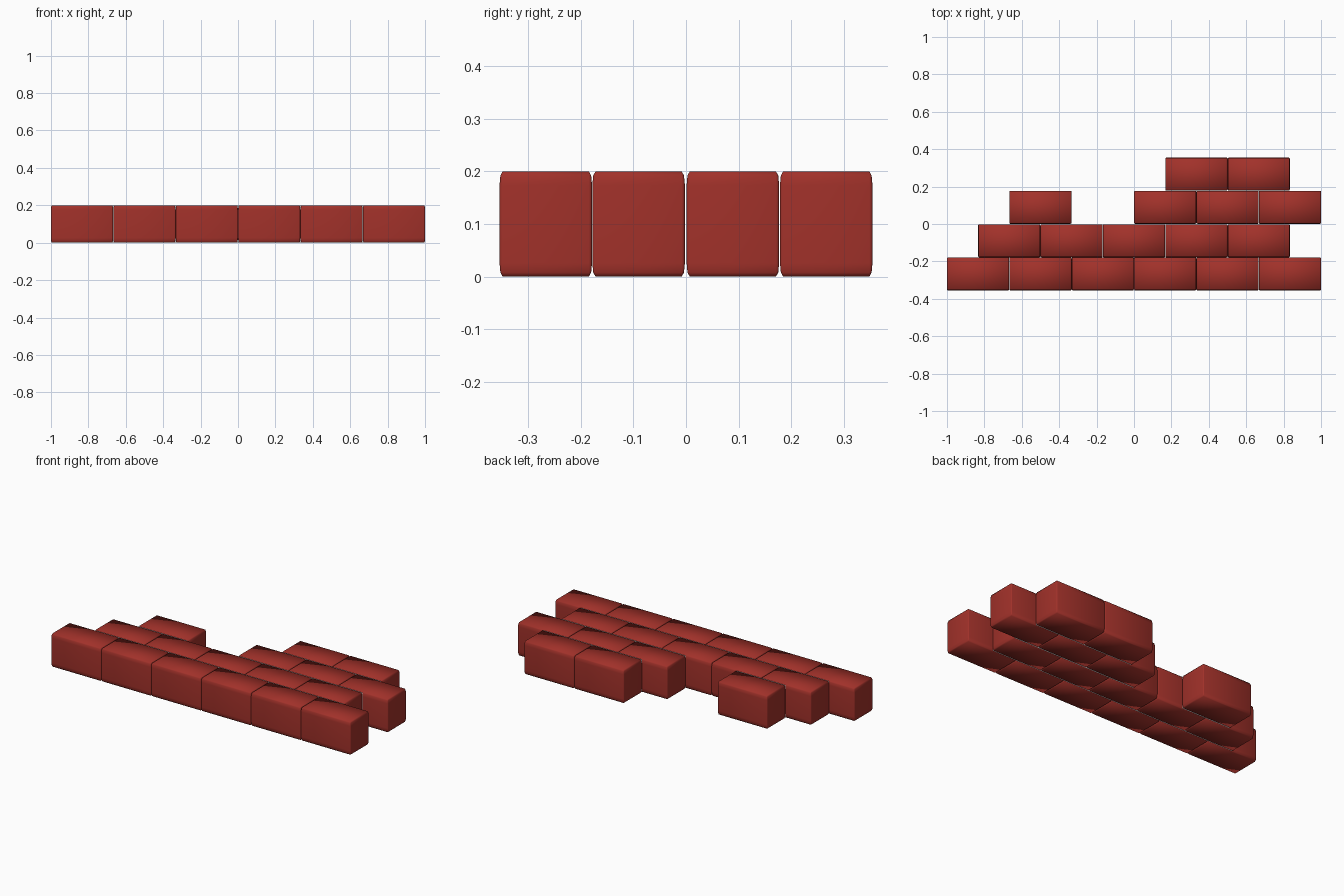
import bpy, bmesh

if "Cube" in bpy.data.objects:
    bpy.data.objects.remove(bpy.data.objects["Cube"])


def material(name, rgb):
    m = bpy.data.materials.new(name)
    m.diffuse_color = (*rgb, 1)
    m.use_nodes = True
    m.node_tree.nodes["Principled BSDF"].inputs["Base Color"].default_value = m.diffuse_color
    return m


red = material("brick_red", (0.36, 0.031, 0.023))
pale = material("mortar_white", (0.8, 0.8, 0.8))

W, D, H = 0.3325, 0.1762, 0.2       # brick size
PX = 0.3335                         # brick spacing along a course
ROW_Y = [-0.2669, -0.0902, 0.0892, 0.2669]   # course centres

# shared softly bevelled brick mesh; bevel is deeper vertically
mesh = bpy.data.meshes.new("brick")
bm = bmesh.new()
bmesh.ops.create_cube(bm, size=1)
SX, SY, SZ = 0.005, 0.006, 0.026    # bevel depth per axis
for v in bm.verts:
    v.co.x *= W / SX
    v.co.y *= D / SY
    v.co.z *= H / SZ
bmesh.ops.bevel(bm, geom=bm.edges[:], offset=1, segments=2, profile=0.5,
                affect='EDGES')
for v in bm.verts:
    v.co.x *= SX
    v.co.y *= SY
    v.co.z *= SZ
for f in bm.faces:
    f.smooth = True
bm.to_mesh(mesh)
bm.free()
mesh.materials.append(red)

# courses of the broken wall, lying flat: column positions in brick widths
courses = [
    [-2.5, -1.5, -0.5, 0.5, 1.5, 2.5],
    [-2, -1, 0, 1, 2],
    [-1.5, 0.5, 1.5, 2.5],
    [1, 2],
]
for r, cols in enumerate(courses):
    for i, c in enumerate(cols):
        ob = bpy.data.objects.new(f"brick_course{r + 1}_{i + 1}", mesh)
        ob.location = (c * PX, ROW_Y[r], H / 2)
        bpy.context.collection.objects.link(ob)

# thin mortar sheets, facing the back, where two courses touch
joints = [(0, -2.5, 2.5), (1, -2, -1), (1, 0, 2.5), (2, 0.5, 2.5)]
for n, (r, a, b) in enumerate(joints):
    y = (ROW_Y[r] + ROW_Y[r + 1]) / 2
    x0, x1 = a * PX + 0.003, b * PX - 0.003
    z0, z1 = 0.002, H - 0.002
    me = bpy.data.meshes.new("mortar")
    me.from_pydata([(x0, y, z0), (x0, y, z1), (x1, y, z1), (x1, y, z0)],
                   [], [(0, 1, 2, 3)])
    me.materials.append(pale)
    ob = bpy.data.objects.new(f"mortar_joint_{n + 1}", me)
    bpy.context.collection.objects.link(ob)
